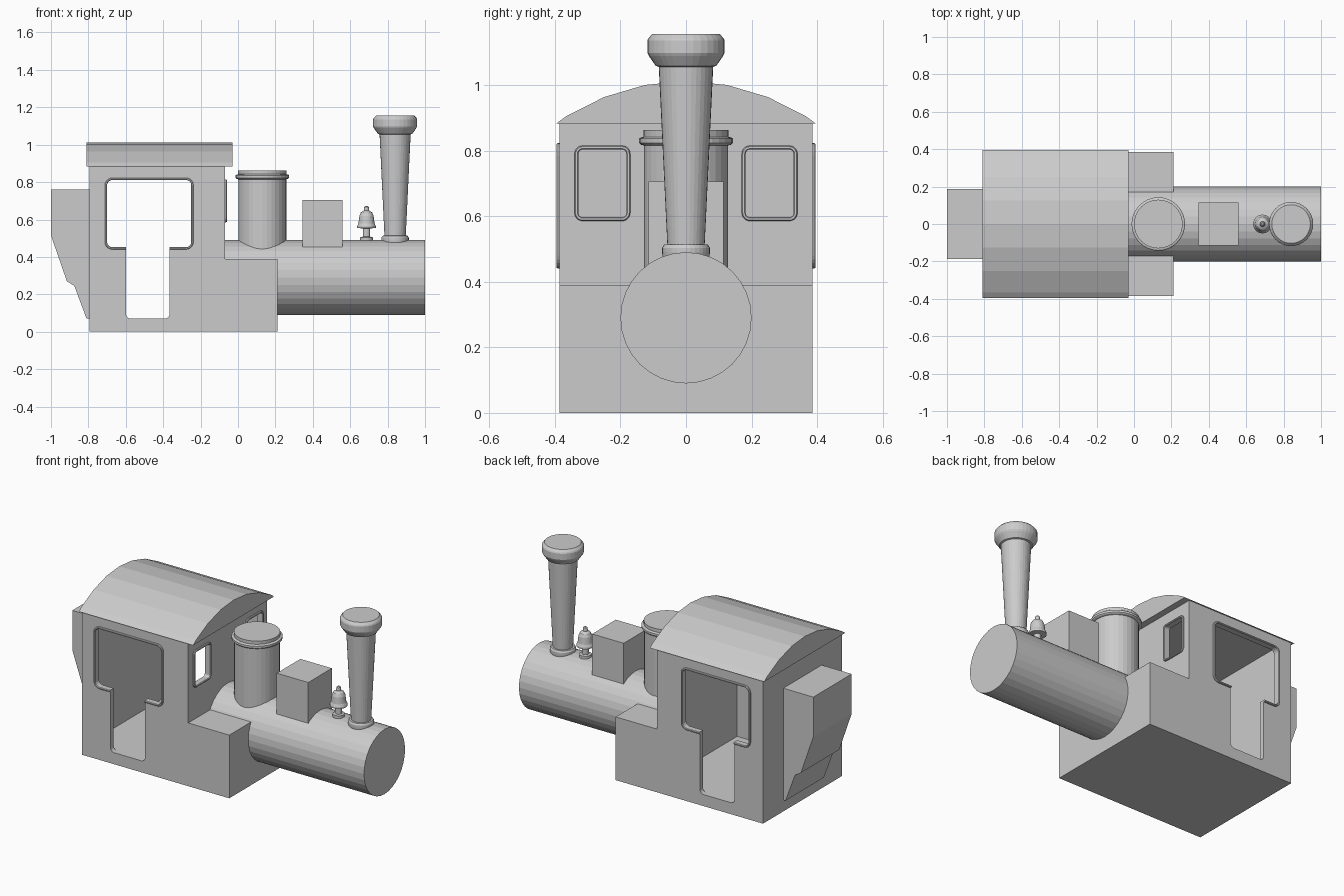
import bpy, bmesh, math

if "Cube" in bpy.data.objects:
    bpy.data.objects.remove(bpy.data.objects["Cube"])

grey = bpy.data.materials.new("plain grey")
grey.diffuse_color = (0.6, 0.6, 0.6, 1)
grey.use_nodes = True
grey.node_tree.nodes["Principled BSDF"].inputs["Base Color"].default_value = grey.diffuse_color


def finish(name, bm):
    bmesh.ops.recalc_face_normals(bm, faces=bm.faces)
    me = bpy.data.meshes.new(name)
    bm.to_mesh(me)
    bm.free()
    me.materials.append(grey)
    ob = bpy.data.objects.new(name, me)
    bpy.context.collection.objects.link(ob)
    return ob


def loft(name, rings, closed=False):
    """Skin a list of equal point rings; cap the ends unless closed."""
    bm = bmesh.new()
    vs = [[bm.verts.new(p) for p in r] for r in rings]
    n = len(vs[0])
    pairs = list(zip(vs, vs[1:])) + ([(vs[-1], vs[0])] if closed else [])
    for a, b in pairs:
        for i in range(n):
            j = (i + 1) % n
            bm.faces.new((a[i], a[j], b[j], b[i]))
    if not closed:
        bm.faces.new(vs[0])
        bm.faces.new(vs[-1])
    return finish(name, bm)


def box(name, x0, x1, y0, y1, z0, z1):
    return loft(name, [[(x0, y0, z), (x1, y0, z), (x1, y1, z), (x0, y1, z)] for z in (z0, z1)])


def turned(name, x, profile, n=32):
    """Round part on a vertical axis from (radius, z) pairs."""
    return loft(name, [[(x + r * math.cos(2 * math.pi * i / n), r * math.sin(2 * math.pi * i / n), z)
                        for i in range(n)] for r, z in profile])


def rounded(u0, u1, v0, v1, r, inset=0, seg=5):
    """Rounded rectangle outline, optionally shrunk."""
    u0, u1, v0, v1, r = u0 + inset, u1 - inset, v0 + inset, v1 - inset, r - inset
    pts = []
    for k, (cu, cv) in enumerate([(u1 - r, v1 - r), (u0 + r, v1 - r), (u0 + r, v0 + r), (u1 - r, v0 + r)]):
        for i in range(seg + 1):
            a = math.pi / 2 * (k + i / seg)
            pts.append((cu + r * math.cos(a), cv + r * math.sin(a)))
    return pts


def cut(ob, *cutters):
    for c in cutters:
        m = ob.modifiers.new("cut", 'BOOLEAN')
        m.operation, m.solver, m.object = 'DIFFERENCE', 'EXACT', c
        bpy.context.view_layer.objects.active = ob
        bpy.ops.object.modifier_apply(modifier=m.name)


def frame(name, rect, r, place):
    """Raised window surround; place(u, v, depth) maps it to a wall."""
    section = [(0, -.004), (0, .006), (.003, .01), (.009, .01), (.012, .006), (.012, -.004)]
    return loft(name, [[place(u, v, w) for u, v in rounded(*rect, r, inset)] for inset, w in section], True)


WIN = (-.712, -.238, .44, .823)      # side window surround, x and z
FRONT_WIN = (.17, .34, .585, .815)   # front window surround, y and z
FRAME = .011

# Cab and side tanks in one stepped body
outline = [(-.795, 0), (.21, 0), (.21, .39), (-.07, .39), (-.07, .885), (-.795, .885)]
body = loft("cab_and_tanks", [[(x, y, z) for x, z in outline] for y in (-.385, .385)])

# Cutters: cab interior, side windows, doorways, front windows
room = box("cutter_room", -.765, -.1, -.355, .355, .07, .95)
window = loft("cutter_window", [[(x, y, z) for x, z in rounded(*WIN, .04, FRAME)] for y in (-.5, .5)])
door = loft("cutter_door", [[(x, y, z) for x, z in rounded(-.6, -.365, .071, .6, .025)] for y in (-.5, .5)])
cutters = [room, window, door]
for s in (-1, 1):
    cutters.append(loft("cutter_front_window", [[(x, s * y, z) for y, z in rounded(*FRONT_WIN, .025, FRAME)]
                                                for x in (-.2, .1)]))
cut(body, *cutters)

# Window surrounds on both sides and the cab front
for s, side in ((-1, "right"), (1, "left")):
    f = frame(side + "_window_frame", WIN, .04, lambda u, v, w: (u, s * (.385 + w), v))
    cut(f, door)
    frame(side + "_front_window_frame", FRONT_WIN, .025, lambda u, v, w: (-.07 + w, s * u, v))
for c in cutters:
    bpy.data.objects.remove(c)

# Arched roof
half = [(.395, .883), (.365, .905), (.25, .963), (.125, 1.0)]
arch = half + [(0, 1.012)] + [(-y, z) for y, z in reversed(half)]
loft("roof", [[(x, y, z) for y, z in arch] for x in (-.81, -.03)])

# Coal bunker behind the cab
bunker = [(-.79, .76), (-1, .76), (-1, .515), (-.915, .27), (-.875, .245), (-.81, .07), (-.79, .07)]
loft("bunker", [[(x, y, z) for x, z in bunker] for y in (-.187, .187)])

# Boiler
N = 32
loft("boiler", [[(x, .2 * math.cos(2 * math.pi * i / N), .29 + .2 * math.sin(2 * math.pi * i / N))
                 for i in range(N)] for x in (-.09, 1)])

# Fittings along the boiler top
turned("steam_dome", .13, [(.128, .38), (.128, .815), (.138, .818), (.143, .823), (.143, .836),
                           (.138, .84), (.13, .842), (.13, .862)])
box("sand_box", .345, .56, -.115, .115, .42, .705)
turned("bell", .687, [(.034, .47), (.034, .505), (.02, .508), (.02, .552), (.05, .555), (.05, .565), (.043, .58),
                      (.038, .62), (.03, .638), (.014, .648), (.014, .655), (.012, .668), (.006, .673)], 24)
turned("chimney", .84, [(.07, .46), (.073, .49), (.073, .503), (.067, .513), (.057, .514), (.083, 1.055),
                        (.092, 1.058), (.113, 1.088), (.118, 1.098), (.118, 1.135), (.115, 1.142), (.103, 1.155)])
